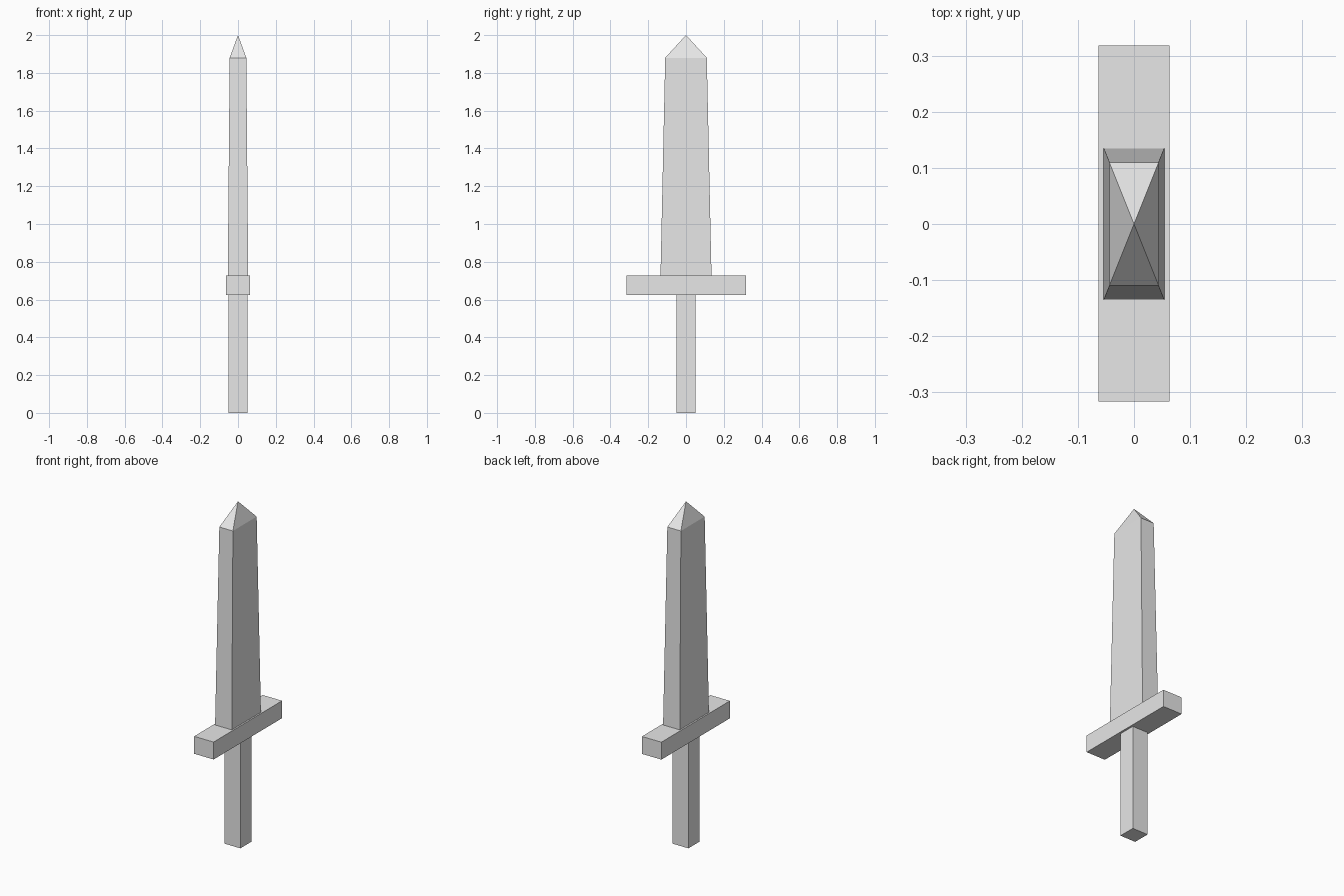
import bpy
import bmesh

cube = bpy.data.objects.get("Cube")
if cube:
    bpy.data.objects.remove(cube, do_unlink=True)

# One plain grey for the whole sword
grey = bpy.data.materials.new("light grey")
grey.use_nodes = True
grey.diffuse_color = (0.8, 0.8, 0.8, 1)
grey.node_tree.nodes["Principled BSDF"].inputs["Base Color"].default_value = (0.8, 0.8, 0.8, 1)


def loft(name, sections, tip=None):
    """Stack rectangles (half x, half y, z), closed by a cap or a pointed tip."""
    bm = bmesh.new()
    rings = [[bm.verts.new((sx * hx, sy * hy, z))
              for sx, sy in ((-1, -1), (1, -1), (1, 1), (-1, 1))]
             for hx, hy, z in sections]
    bm.faces.new(rings[0][::-1])
    for low, high in zip(rings, rings[1:]):
        for i in range(4):
            j = (i + 1) % 4
            bm.faces.new((low[i], low[j], high[j], high[i]))
    if tip is None:
        bm.faces.new(rings[-1])
    else:
        point = bm.verts.new((0, 0, tip))
        for i in range(4):
            bm.faces.new((rings[-1][i], rings[-1][(i + 1) % 4], point))
    bmesh.ops.recalc_face_normals(bm, faces=bm.faces)
    mesh = bpy.data.meshes.new(name)
    bm.to_mesh(mesh)
    bm.free()
    mesh.materials.append(grey)
    obj = bpy.data.objects.new(name, mesh)
    bpy.context.collection.objects.link(obj)
    return obj


# Square grip, wide crossguard, tapered blade with a pyramid point
loft("grip", [(0.051, 0.051, 0), (0.051, 0.051, 0.625)])
guard = loft("crossguard", [(0.063, 0.317, 0.625), (0.063, 0.317, 0.727)])
guard.location.y = 0.001
loft("blade", [(0.054, 0.135, 0.727), (0.044, 0.11, 1.88)], tip=2.0)
